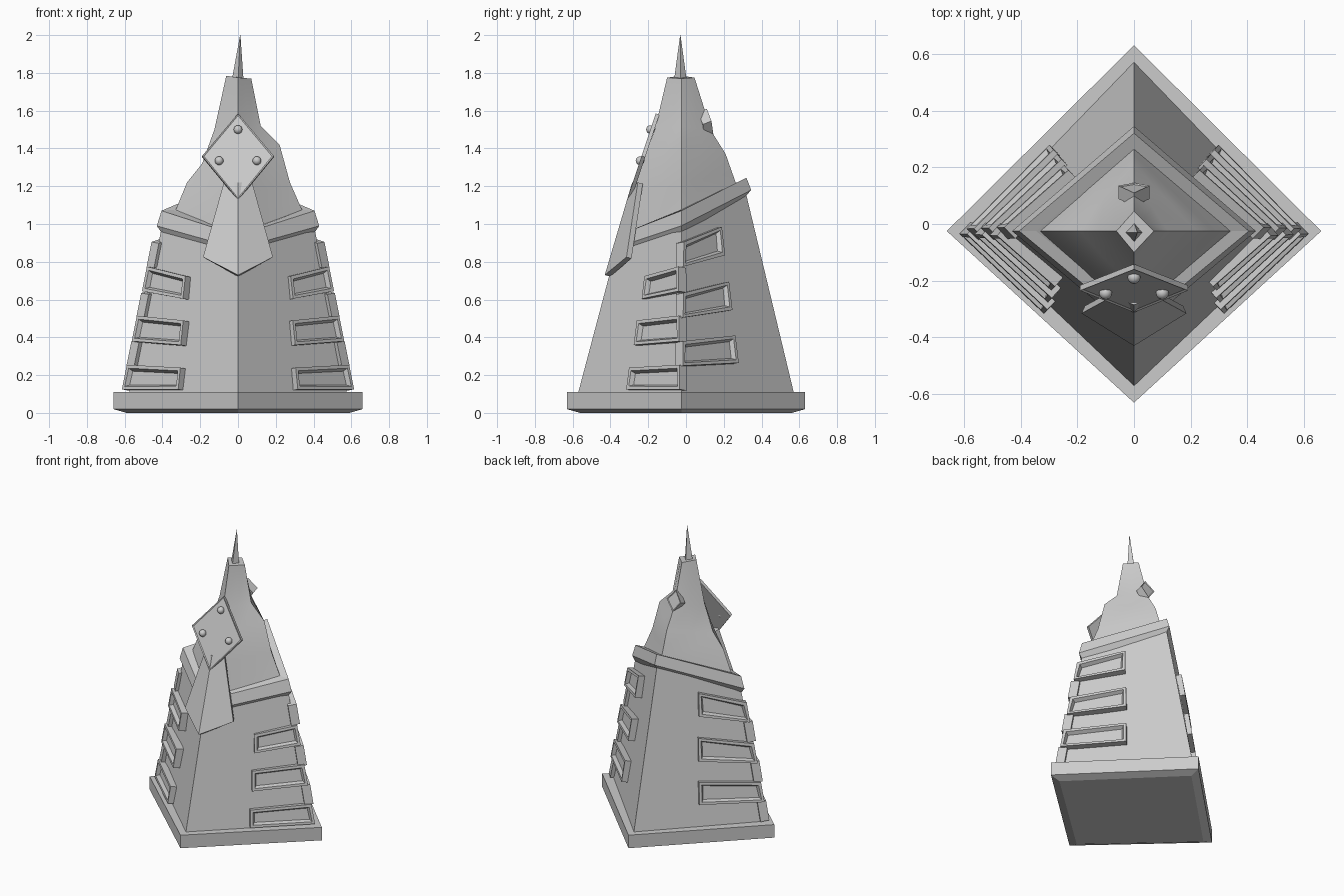
import bpy, bmesh
from mathutils import Vector

if "Cube" in bpy.data.objects:
    bpy.data.objects.remove(bpy.data.objects["Cube"])

CY = -0.025  # y of the side corners


def finish(name, bm, angle=None):
    bmesh.ops.recalc_face_normals(bm, faces=bm.faces)
    me = bpy.data.meshes.new(name)
    bm.to_mesh(me)
    bm.free()
    ob = bpy.data.objects.new(name, me)
    bpy.context.collection.objects.link(ob)
    if angle:
        bpy.ops.object.select_all(action='DESELECT')
        ob.select_set(True)
        bpy.context.view_layer.objects.active = ob
        bpy.ops.object.shade_smooth_by_angle(angle=angle)
    return ob


def loft(name, rings, angle=None):
    """Skin a stack of closed rings of points and cap both ends."""
    bm = bmesh.new()
    vs = [[bm.verts.new(p) for p in r] for r in rings]
    n = len(rings[0])
    for a, b in zip(vs, vs[1:]):
        for i in range(n):
            j = (i + 1) % n
            bm.faces.new((a[i], a[j], b[j], b[i]))
    bm.faces.new(vs[0][::-1])
    bm.faces.new(vs[-1])
    return finish(name, bm, angle)


def diamond(xs, xz, yb, bz, yf, fz):
    return [(xs, CY, xz), (0, yb, bz), (-xs, CY, xz), (0, yf, fz)]


def flat(x, yb, yf, z):
    return diamond(x, z, yb, z, yf, z)


# Base slab with chamfered underside
loft("base_slab", [flat(.59, .56, -.56, 0), flat(.66, .63, -.63, .02), flat(.66, .63, -.63, .11)])


# Tapered body
def xs(z): return .575 - .196 * (z - .11)
def yb(z): return .57 - .24 * (z - .11)
def yf(z): return -.57 + .265 * (z - .11)


loft("tower_body", [flat(xs(.1), yb(.1), yf(.1), .1),
                    diamond(xs(1.03), 1.03, yb(1.2), 1.2, yf(.9), .9)])

# Slanted rim band
loft("rim_band", [diamond(.395, .94, .31, 1.14, -.35, .82),
                  diamond(.43, .99, .345, 1.18, -.385, .87),
                  diamond(.405, 1.07, .32, 1.245, -.36, .94),
                  diamond(.345, 1.075, .26, 1.215, -.30, .95)])


# Corner bricks with recessed panels, mirrored left/right
def face_point(t, z, back):
    side = Vector((xs(z), CY, z))
    other = Vector((0, yb(z) if back else yf(z), z))
    return side.lerp(other, t)


def brick(name, corner, inner, t, back, thick=.036):
    pts = [face_point(-.03, corner[0], back), face_point(t, inner[0], back),
           face_point(t, inner[1], back), face_point(-.03, corner[1], back)]
    n = (pts[1] - pts[0]).cross(pts[3] - pts[0]).normalized()
    if n.x < 0:
        n = -n
    bm = bmesh.new()
    lo = [bm.verts.new(p - n * .02) for p in pts]
    hi = [bm.verts.new(p + n * thick) for p in pts]
    bm.faces.new(lo[::-1])
    front = bm.faces.new(hi)
    for i in range(4):
        j = (i + 1) % 4
        bm.faces.new((lo[i], lo[j], hi[j], hi[i]))
    bmesh.ops.recalc_face_normals(bm, faces=bm.faces)
    bmesh.ops.inset_region(bm, faces=[front], thickness=.024)
    bmesh.ops.inset_region(bm, faces=[front], thickness=.016, depth=-.024)
    ob = finish(name, bm)
    ob.modifiers.new("Mirror", 'MIRROR')


FRONT = [((.12, .25), (.12, .235), .49), ((.375, .51), (.355, .485), .47), ((.64, .77), (.60, .72), .44)]
BACK = [((.245, .375), (.26, .405), .50), ((.50, .63), (.54, .69), .50), ((.77, .90), (.83, .98), .49)]
for i in range(3):
    brick(f"front_brick_{i + 1}", *FRONT[i], False)
    brick(f"back_brick_{i + 1}", *BACK[i], True)


# Crumpled roof: corners right, back, left, front, with edge midpoints pushed in or out
def roof_ring(r, b, l, f, mids):
    c = [Vector((r[0], CY, r[1])), Vector((0, b[0], b[1])),
         Vector((l[0], CY, l[1])), Vector((0, f[0], f[1]))]
    out = []
    for i in range(4):
        m = (c[i] + c[(i + 1) % 4]) / 2
        k = mids[i]
        out += [c[i], Vector((m.x * k, CY + (m.y - CY) * k, m.z))]
    return out


loft("roof", [
    roof_ring((.35, 1.05), (.27, 1.20), (-.34, 1.05), (-.32, .93), (1, 1, 1, 1)),
    roof_ring((.275, 1.22), (.245, 1.27), (-.27, 1.22), (-.285, 1.15), (1.02, 1.02, .98, .95)),
    roof_ring((.22, 1.42), (.21, 1.37), (-.19, 1.32), (-.22, 1.35), (1.0, 1.08, 1.05, .95)),
    roof_ring((.12, 1.52), (.135, 1.49), (-.125, 1.50), (-.165, 1.5), (1.05, 1.05, 1, 1)),
    roof_ring((.07, 1.77), (.045, 1.775), (-.062, 1.785), (-.10, 1.775), (1, 1, 1, 1))], .6)

# Needle spike
loft("spike", [[(.03, -.03, 1.75), (0, .005, 1.75), (-.035, -.03, 1.75), (0, -.065, 1.75)],
               [(.013, -.03, 2), (.012, -.029, 2), (.011, -.03, 2), (.012, -.031, 2)]])


# Lozenge plates: thin four-sided slabs with a fine lip
def lozenge(name, pts, thick, lip):
    pts = [Vector(p) for p in pts]
    n = (pts[1] - pts[0]).cross(pts[3] - pts[0]).normalized()
    if n.y * pts[0].y < 0:
        n = -n
    bm = bmesh.new()
    lo = [bm.verts.new(p - n * thick) for p in pts]
    hi = [bm.verts.new(p) for p in pts]
    bm.faces.new(lo[::-1])
    front = bm.faces.new(hi)
    for i in range(4):
        j = (i + 1) % 4
        bm.faces.new((lo[i], lo[j], hi[j], hi[i]))
    bmesh.ops.recalc_face_normals(bm, faces=bm.faces)
    bmesh.ops.inset_region(bm, faces=[front], thickness=lip, depth=-lip * .5)
    finish(name, bm)


lozenge("front_plate", [(0, -.16, 1.585), (-.19, -.235, 1.36), (0, -.312, 1.13), (.19, -.235, 1.36)], .02, .01)
lozenge("back_plate", [(0, .11, 1.61), (.055, .135, 1.545), (0, .145, 1.475), (-.055, .135, 1.545)], .05, .008)

# Rivets on the front plate
for i, (x, z) in enumerate([(0, 1.5), (-.1, 1.335), (.1, 1.335)]):
    bm = bmesh.new()
    bmesh.ops.create_uvsphere(bm, u_segments=16, v_segments=8, radius=.023)
    bmesh.ops.translate(bm, verts=bm.verts, vec=(x, -.235 + (z - 1.36) * .335, z))
    finish(f"rivet_{i + 1}", bm, .8)

# Folded tail hanging below the plate
bm = bmesh.new()
top, tip = bm.verts.new((0, -.285, 1.22)), bm.verts.new((0, -.43, .73))
for s in (-1, 1):
    a, b = bm.verts.new((s * .075, -.255, 1.22)), bm.verts.new((s * .185, -.315, .825))
    bm.faces.new((top, a, b, tip) if s < 0 else (top, tip, b, a))
tail = finish("hanging_tail", bm)
mod = tail.modifiers.new("Solidify", 'SOLIDIFY')
mod.thickness = .03
mod.offset = -1
